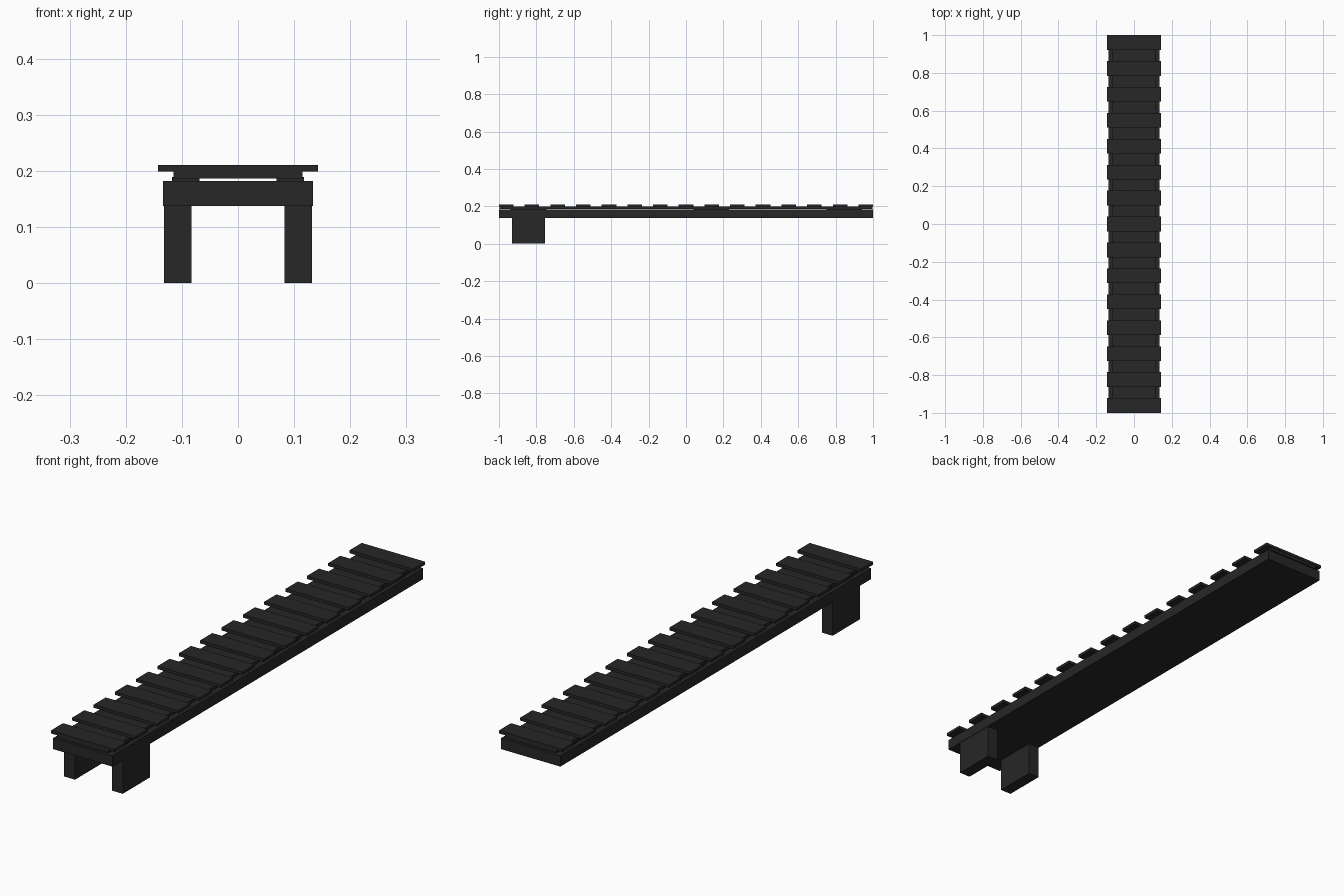
import bpy

if "Cube" in bpy.data.objects:
    bpy.data.objects.remove(bpy.data.objects["Cube"])

mat = bpy.data.materials.new("black")
mat.diffuse_color = (0.02, 0.02, 0.021, 1)
mat.use_nodes = True
mat.node_tree.nodes["Principled BSDF"].inputs["Base Color"].default_value = mat.diffuse_color


def box(name, x0, x1, y0, y1, z0, z1):
    bpy.ops.mesh.primitive_cube_add(size=1, location=((x0 + x1) / 2, (y0 + y1) / 2, (z0 + z1) / 2))
    o = bpy.context.object
    o.name = name
    o.scale = (x1 - x0, y1 - y0, z1 - z0)
    bpy.ops.object.transform_apply(location=False, rotation=False, scale=True)
    o.data.materials.append(mat)
    return o


# Long base beam and the thin plate carried above it
box("base_beam", -0.134, 0.134, -1, 1, 0.138, 0.182)
box("deck_plate", -0.115, 0.115, -0.998, 0.998, 0.187, 0.199)

for side, s in (("left", -1), ("right", 1)):
    # Front legs
    a, b = sorted((s * 0.083, s * 0.132))
    box(f"{side}_leg", a, b, -0.93, -0.755, 0, 0.138)
    # Spacers between beam and plate
    a, b = sorted((s * 0.069, s * 0.118))
    for y in (-0.842, 0.135, 0.845):
        box(f"{side}_spacer", a, b, y - 0.095, y + 0.095, 0.182, 0.189)

# Evenly spaced cross slats
count, width = 15, 0.078
for i in range(count):
    y = -1 + width / 2 + i * (2 - width) / (count - 1)
    box("cross_slat", -0.143, 0.143, y - width / 2, y + width / 2, 0.199, 0.211)
